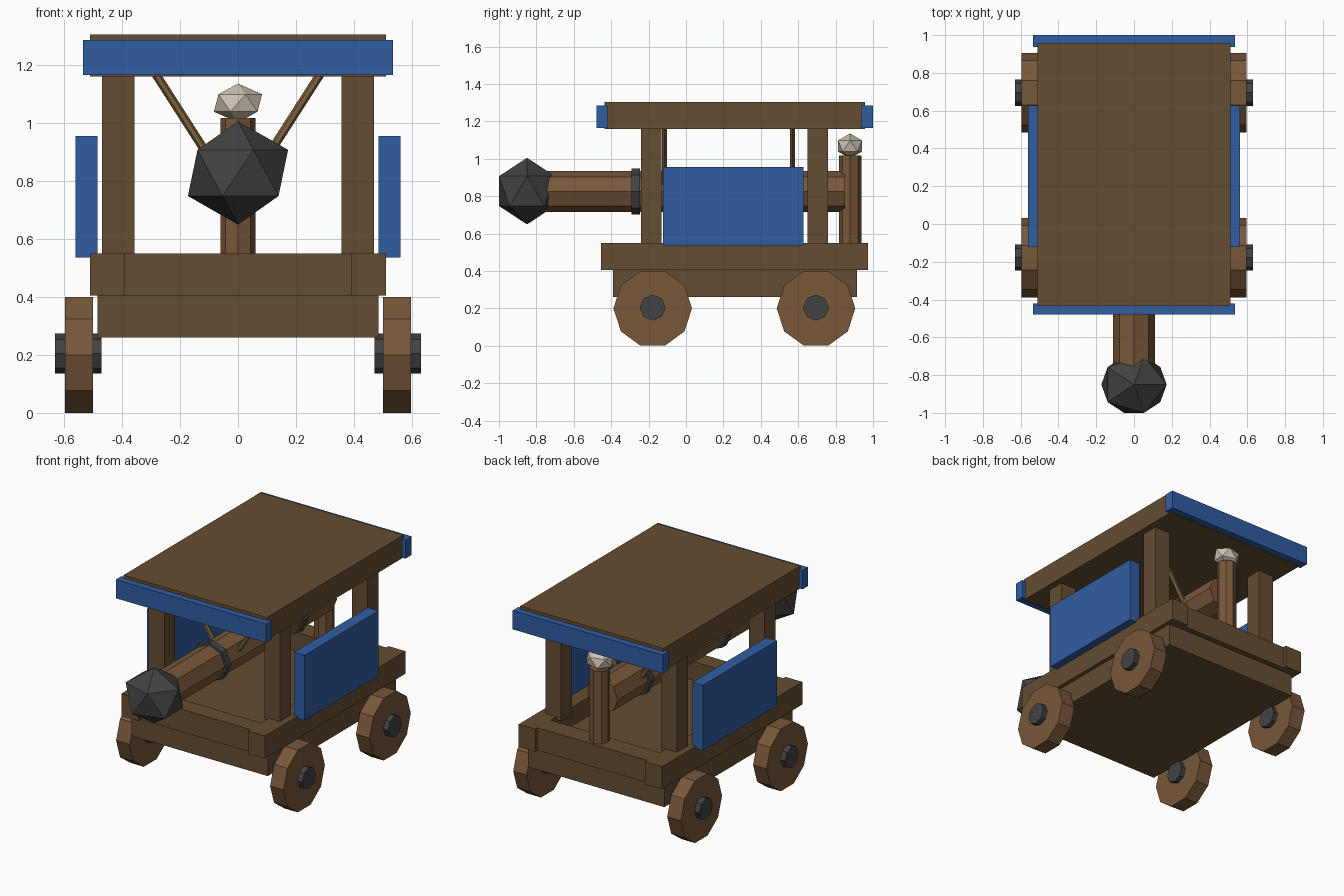
import bpy, math
from mathutils import Vector, Matrix

if "Cube" in bpy.data.objects:
    bpy.data.objects.remove(bpy.data.objects["Cube"])


def material(name, rgb):
    m = bpy.data.materials.new(name)
    m.diffuse_color = (*rgb, 1)
    m.use_nodes = True
    m.node_tree.nodes["Principled BSDF"].inputs["Base Color"].default_value = m.diffuse_color
    return m


FRAME = material("dark_wood", (0.13, 0.075, 0.032))
WOOD = material("light_wood", (0.19, 0.095, 0.042))
BLUE = material("blue_paint", (0.03, 0.11, 0.36))
IRON = material("iron", (0.055, 0.055, 0.06))
BONE = material("bone", (0.62, 0.55, 0.46))
ROPE = material("rope", (0.2, 0.125, 0.045))


def finish(name, mat):
    o = bpy.context.object
    o.name = name
    o.data.materials.append(mat)
    return o


def box(name, mat, x, y, z):
    """Box from (min, max) ranges."""
    bpy.ops.mesh.primitive_cube_add(size=1)
    o = finish(name, mat)
    lo, hi = Vector((x[0], y[0], z[0])), Vector((x[1], y[1], z[1]))
    o.data.transform(Matrix.Translation((lo + hi) / 2) @ Matrix.Diagonal((*(hi - lo), 1)))
    return o


def rod(name, mat, a, b, radius, sides=8, turn=0):
    """Flat-sided cylinder from point a to point b."""
    a, b = Vector(a), Vector(b)
    bpy.ops.mesh.primitive_cylinder_add(vertices=sides, radius=radius, depth=(b - a).length)
    o = finish(name, mat)
    rot = (b - a).to_track_quat('Z', 'Y').to_matrix().to_4x4()
    o.data.transform(Matrix.Translation((a + b) / 2) @ rot @ Matrix.Rotation(turn, 4, 'Z'))
    return o


def lump(name, mat, centre, scale):
    """Twenty-sided faceted ball."""
    bpy.ops.mesh.primitive_ico_sphere_add(subdivisions=1, radius=1)
    o = finish(name, mat)
    o.data.transform(Matrix.Translation(centre) @ Matrix.Diagonal((*scale, 1)))
    return o


def span(s, a, b):
    return tuple(sorted((s * a, s * b)))


# Chassis and end rails
box("chassis", FRAME, (-0.485, 0.485), (-0.39, 0.913), (0.26, 0.43))
box("front_rail", FRAME, (-0.39, 0.39), (-0.432, -0.32), (0.405, 0.55))
box("back_rail", FRAME, (-0.39, 0.39), (0.82, 0.95), (0.405, 0.55))

# Roof with painted end boards
box("roof", FRAME, (-0.51, 0.51), (-0.435, 0.957), (1.16, 1.304))
box("front_roof_board", BLUE, (-0.535, 0.535), (-0.478, -0.42), (1.165, 1.285))
box("back_roof_board", BLUE, (-0.535, 0.535), (0.938, 1.0), (1.165, 1.285))

# Everything mirrored left and right
for s, side in ((-1, "left"), (1, "right")):
    box(side + "_rail", FRAME, span(s, 0.39, 0.51), (-0.455, 0.973), (0.405, 0.55))
    box(side + "_shield", BLUE, span(s, 0.485, 0.56), (-0.123, 0.628), (0.535, 0.955))
    for end, wheel_y, post_y, rope_y in (("front", -0.178, -0.185, -0.115),
                                         ("back", 0.695, 0.705, 0.57)):
        tag = f"{end}_{side}_"
        box(tag + "post", FRAME, span(s, 0.356, 0.468),
            (post_y - 0.055, post_y + 0.055), (0.53, 1.17))
        rod(tag + "wheel", WOOD, (s * 0.5, wheel_y, 0.2), (s * 0.596, wheel_y, 0.2),
            0.21, 10, math.radians(18))
        rod(tag + "hub", IRON, (s * 0.47, wheel_y, 0.204), (s * 0.63, wheel_y, 0.204), 0.069)
        rod(tag + "rope", ROPE, (s * 0.285, rope_y, 1.17), (s * 0.07, rope_y, 0.835), 0.015, 6)

# Ram beam, iron bands and head
rod("ram_beam", WOOD, (0, -0.85, 0.825), (0, 0.85, 0.825), 0.11)
for name, y in (("front_band", -0.268), ("back_band", 0.52)):
    rod(name, IRON, (0, y - 0.023, 0.825), (0, y + 0.023, 0.825), 0.124)
lump("ram_head", IRON, (0, -0.85, 0.827), (0.193, 0.176, 0.178))

# Rear pole with bone knob
rod("rear_pole", WOOD, (0, 0.878, 0.5), (0, 0.878, 1.017), 0.06)
lump("bone_knob", BONE, (0, 0.877, 1.068), (0.093, 0.075, 0.067))
